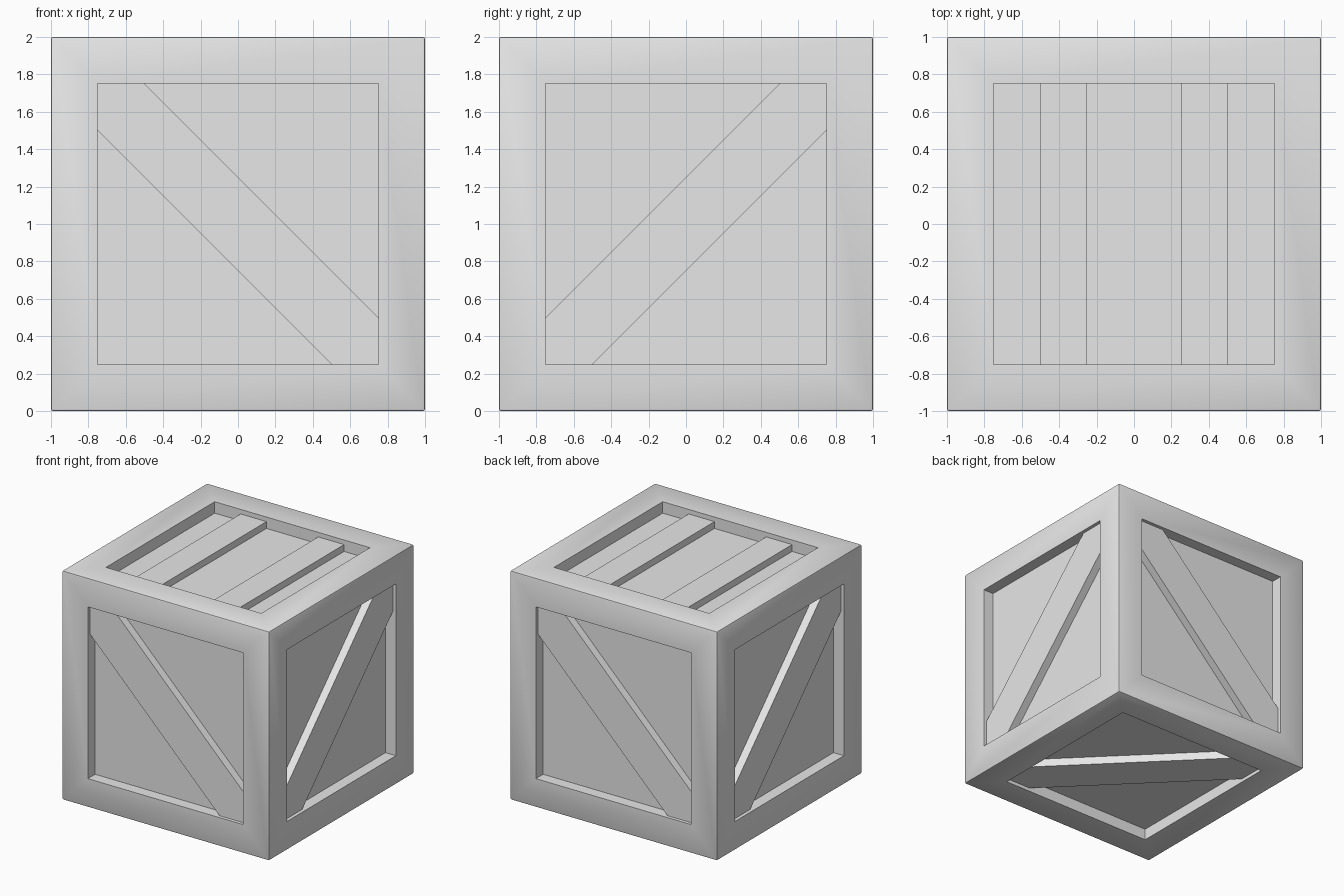
import bpy
import bmesh
from mathutils import Matrix, Vector

cube = bpy.data.objects.get("Cube")
if cube:
    bpy.data.objects.remove(cube, do_unlink=True)

HALF = 1.0       # half the crate's side
OPEN = 0.75      # half the panel opening
FLOOR = 0.90     # distance of the sunken panels from the centre
BRACE = 0.97     # distance of the diagonal brace faces
SLAT = 0.96      # distance of the lid slat faces
EDGE = 0.012     # rounding of the outer edges

grey = bpy.data.materials.new("plain_grey")
grey.use_nodes = True
grey.diffuse_color = (0.8, 0.8, 0.8, 1)
grey.node_tree.nodes["Principled BSDF"].inputs["Base Color"].default_value = (0.8, 0.8, 0.8, 1)


def add_object(name, bm):
    """Turn a bmesh into a shaded, coloured object."""
    bmesh.ops.recalc_face_normals(bm, faces=bm.faces)
    mesh = bpy.data.meshes.new(name)
    bm.to_mesh(mesh)
    bm.free()
    mesh.materials.append(grey)
    ob = bpy.data.objects.new(name, mesh)
    bpy.context.collection.objects.link(ob)
    bpy.ops.object.select_all(action='DESELECT')
    ob.select_set(True)
    bpy.context.view_layer.objects.active = ob
    bpy.ops.object.shade_smooth_by_angle(angle=0.6)
    return ob


def add_plank(name, outline, top, normal, up):
    """Extrude an outline from a sunken panel outwards to the given distance."""
    n, v = Vector(normal), Vector(up)
    u = v.cross(n)
    frame = Matrix((u, v, n)).transposed()
    bm = bmesh.new()
    base = bm.faces.new([bm.verts.new(frame @ Vector((a, b, FLOOR - 0.01))) for a, b in outline])
    raised = bmesh.ops.extrude_face_region(bm, geom=[base])["geom"]
    verts = [g for g in raised if isinstance(g, bmesh.types.BMVert)]
    bmesh.ops.translate(bm, verts=verts, vec=n * (top - FLOOR + 0.01))
    return add_object(name, bm)


# Crate frame with a sunken panel on every side
bm = bmesh.new()
bmesh.ops.create_cube(bm, size=2 * HALF)
bmesh.ops.bevel(bm, geom=bm.edges[:], offset=EDGE, segments=2, profile=0.5, affect='EDGES')
panels = [f for f in bm.faces if f.calc_area() > 1]
bmesh.ops.inset_individual(bm, faces=panels, thickness=HALF - OPEN - EDGE, use_even_offset=True)
for panel in panels:
    inward = -panel.normal * (HALF - FLOOR)
    sunk = bmesh.ops.extrude_discrete_faces(bm, faces=[panel])["faces"][0]
    bmesh.ops.translate(bm, verts=sunk.verts[:], vec=inward)
for v in bm.verts:
    v.co.z += HALF
add_object("crate_frame", bm)

# Diagonal braces, running corner to corner with clipped ends
END = 0.5
diagonal = [(-OPEN, OPEN), (-OPEN, END), (END, -OPEN),
            (OPEN, -OPEN), (OPEN, -END), (-END, OPEN)]
mirrored = [(-a, b) for a, b in diagonal]
Z = (0, 0, 1)
braces = [
    ("front_brace", diagonal, (0, -1, 0), Z),
    ("back_brace", diagonal, (0, 1, 0), Z),
    ("left_brace", mirrored, (1, 0, 0), Z),
    ("right_brace", mirrored, (-1, 0, 0), Z),
    ("bottom_brace", mirrored, (0, 0, -1), (0, 1, 0)),
]
for name, outline, normal, up in braces:
    add_plank(name, outline, BRACE, normal, up).location.z = HALF

# Two raised slats across the lid
for name, side in (("lid_slat_left", 1), ("lid_slat_right", -1)):
    inner, outer = side * 0.25, side * 0.5
    outline = [(inner, -OPEN), (outer, -OPEN), (outer, OPEN), (inner, OPEN)]
    add_plank(name, outline, SLAT, Z, (0, 1, 0)).location.z = HALF
